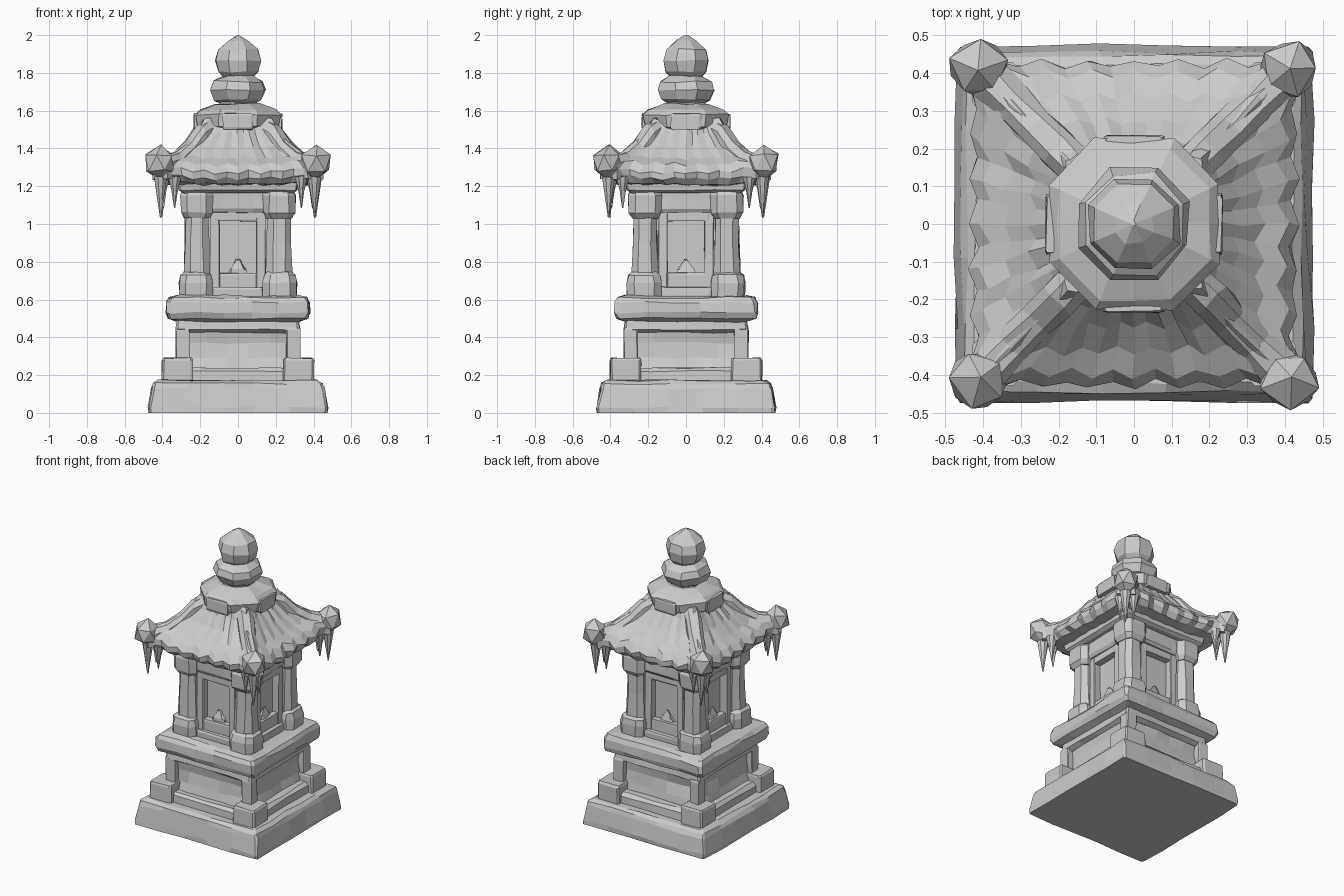
import bpy, bmesh, math, random
from mathutils import Matrix, Vector

random.seed(4)
if "Cube" in bpy.data.objects:
    bpy.data.objects.remove(bpy.data.objects["Cube"], do_unlink=True)

stone = bpy.data.materials.new("grey stone")
stone.use_nodes = True
GREY = (0.6, 0.6, 0.6, 1)
stone.diffuse_color = GREY
stone.node_tree.nodes["Principled BSDF"].inputs["Base Color"].default_value = GREY


def finish(bm, name, wobble=0.0, turn=0):
    """Weather the vertices, rotate by quarter turns and make a flat-shaded object."""
    bmesh.ops.remove_doubles(bm, verts=bm.verts, dist=0.0005)
    for v in bm.verts:
        on_ground = v.co.z < 0.001
        v.co += Vector([random.uniform(-wobble, wobble) for _ in range(3)])
        if on_ground:
            v.co.z = 0
    bmesh.ops.rotate(bm, verts=bm.verts, matrix=Matrix.Rotation(turn * math.pi / 2, 3, "Z"))
    bmesh.ops.recalc_face_normals(bm, faces=bm.faces)
    mesh = bpy.data.meshes.new(name)
    bm.to_mesh(mesh)
    bm.free()
    mesh.materials.append(stone)
    obj = bpy.data.objects.new(name, mesh)
    bpy.context.collection.objects.link(obj)
    return obj


def skin(bm, rings):
    """Join closed rings of points into a capped skin."""
    rows = [[bm.verts.new(p) for p in ring] for ring in rings]
    count = len(rows[0])
    for a, b in zip(rows, rows[1:]):
        for i in range(count):
            j = (i + 1) % count
            bm.faces.new((a[i], a[j], b[j], b[i]))
    bm.faces.new(rows[0][::-1])
    bm.faces.new(rows[-1])


def square_ring(half, z, parts, cut, shape=None):
    """Square outline with cut corners; shape may push points out and up."""
    points = []
    for side in range(4):
        spin = Matrix.Rotation(side * math.pi / 2, 3, "Z")
        for i in range(parts + 1):
            t = -1 + 2 * i / parts
            out, up = shape(t, i) if shape else (0, 0)
            points.append(spin @ Vector((t * half * (1 - cut), -half - out, z + up)))
    return points


def loft(name, profile, parts=1, cut=0.05, at=(0, 0), stretch=(1, 1), wobble=0.004, turn=0):
    bm = bmesh.new()
    skin(bm, [square_ring(h, z, parts, cut) for h, z in profile])
    for v in bm.verts:
        v.co.x = v.co.x * stretch[0] + at[0]
        v.co.y = v.co.y * stretch[1] + at[1]
    return finish(bm, name, wobble, turn)


def slab(name, x, y, z0, z1, hx, hy, turn=0):
    """Small worn block with softened top and bottom edges."""
    b = 0.012
    prof = [(0.94, z0), (1, z0 + b), (1, z1 - b), (0.92, z1)]
    return loft(name, prof, 1, 0.12, (x, y), (hx, hy), 0.003, turn)


# Stepped base
loft("plinth", [(0.47, 0), (0.473, 0.03), (0.455, 0.13), (0.445, 0.155), (0.42, 0.17)], 5, 0.03, wobble=0.006)
loft("base_step", [(0.375, 0.15), (0.372, 0.22), (0.35, 0.238)], 4, 0.03)
loft("pedestal_core", [(0.315, 0.22), (0.295, 0.29), (0.285, 0.37), (0.295, 0.45)], 5, 0.02, wobble=0.007)
loft("pedestal_frieze", [(0.30, 0.425), (0.328, 0.44), (0.32, 0.5)], 4, 0.03)
loft("cornice", [(0.32, 0.485), (0.368, 0.5), (0.38, 0.53), (0.377, 0.585), (0.362, 0.61), (0.32, 0.622)],
     5, 0.04, wobble=0.006)

# Shrine chamber
loft("chamber_core", [(0.195, 0.6), (0.195, 1.2)], 3, 0.02, wobble=0.003)
loft("chamber_beam", [(0.25, 1.06), (0.262, 1.08), (0.262, 1.18)], 3, 0.03)
loft("eave_beam", [(0.29, 1.165), (0.312, 1.18), (0.32, 1.23)], 4, 0.03, wobble=0.003)

for k in range(4):
    n = f"_{k + 1}"
    # Base and pedestal corners
    slab("corner_block" + n, 0.32, 0.32, 0.15, 0.29, 0.082, 0.082, k)
    slab("pedestal_post" + n, 0.293, 0.293, 0.24, 0.45, 0.037, 0.037, k)

    # Corner posts: foot, shaft and capital
    loft("post_foot" + n, [(0.088, 0.61), (0.09, 0.69), (0.082, 0.73), (0.064, 0.745)], 1, 0.4,
         (0.222, 0.222), turn=k)
    loft("post_shaft" + n, [(0.07, 0.73), (0.064, 0.9), (0.062, 1.06)], 1, 0.5, (0.217, 0.217), turn=k)
    loft("post_capital" + n, [(0.066, 1.03), (0.084, 1.06), (0.087, 1.15), (0.075, 1.18)], 1, 0.4,
         (0.217, 0.217), turn=k)

    # Niche frame, sill and broken chip in the niche
    for s, side in ((-1, "right"), (1, "left")):
        slab(f"niche_{side}_jamb" + n, s * 0.122, -0.208, 0.62, 1.08, 0.024, 0.035, k)
    slab("niche_lintel" + n, 0, -0.208, 1.015, 1.08, 0.13, 0.035, k)
    slab("niche_apron" + n, 0, -0.205, 0.62, 0.74, 0.12, 0.032, k)
    slab("niche_sill" + n, 0, -0.225, 0.61, 0.665, 0.14, 0.04, k)
    loft("niche_chip" + n, [(0.05, 0.73), (0.04, 0.76), (0.008, 0.81)], 1, 0.3, (0, -0.2),
         (1, 0.4), 0.006, k)


# Concave tiled roof with wavy courses and lifted corners
def tiled(strength, lift):
    def shape(t, i):
        wave = strength * (1 if i % 2 else -1) if abs(t) < 0.95 else 0
        return wave, lift * abs(t) ** 4 - wave * 0.6
    return shape


ROOF = [(0.29, 1.205, 0, 0), (0.39, 1.21, 0.004, 0.03), (0.42, 1.24, 0.008, 0.04), (0.425, 1.275, 0.01, 0.05),
        (0.395, 1.315, 0.012, 0.04), (0.335, 1.35, 0.011, 0.03), (0.27, 1.41, 0.009, 0.02),
        (0.215, 1.48, 0.007, 0.01), (0.175, 1.56, 0.004, 0)]
bm = bmesh.new()
skin(bm, [square_ring(h, z, 14, 0.01, tiled(w, up)) for h, z, w, up in ROOF])
finish(bm, "tiled_roof", 0.006)


# Diagonal ridges, running down to knobs with icicles
RIDGE = [(0.2, 1.56, 0.05), (0.29, 1.52, 0.052), (0.37, 1.435, 0.05), (0.46, 1.38, 0.05), (0.58, 1.355, 0.058)]
SECTION = [(-1, -0.12), (-1, -0.035), (-0.5, 0), (0.5, 0), (1, -0.035), (1, -0.12)]
for k in range(4):
    n = f"_{k + 1}"
    bm = bmesh.new()
    skin(bm, [[(d, side * w, z + drop) for side, drop in SECTION] for d, z, w in RIDGE])
    bmesh.ops.rotate(bm, verts=bm.verts, matrix=Matrix.Rotation(math.pi / 4, 3, "Z"))
    finish(bm, "roof_ridge" + n, 0.005, k)

    bm = bmesh.new()
    bmesh.ops.create_icosphere(bm, subdivisions=1, radius=0.085)
    bmesh.ops.scale(bm, verts=bm.verts, vec=(1, 1, 1.1))
    bmesh.ops.translate(bm, verts=bm.verts, vec=(0.412, 0.412, 1.325))
    finish(bm, "ridge_knob" + n, 0.007, k)

    for i, (x, y, tip) in enumerate(((0.41, 0.405, 1.035), (0.335, 0.395, 1.085), (0.395, 0.335, 1.09))):
        loft(f"icicle{n}_{i + 1}", [(0.003, tip), (0.016, tip + 0.09), (0.034, 1.25)], 1, 0.586,
             (x, y), wobble=0.001, turn=k)

    # Plaque under each side of the crown
    slab("crown_plaque" + n, 0, -0.2, 1.5, 1.585, 0.08, 0.035, k)

# Crown and finial
loft("crown", [(0.18, 1.5), (0.218, 1.515), (0.225, 1.58), (0.2, 1.605), (0.12, 1.635)], 2, 0.54, wobble=0.005)
loft("finial_neck", [(0.1, 1.61), (0.1, 1.66)], 1, 0.586)
loft("finial_ring", [(0.09, 1.635), (0.125, 1.655), (0.145, 1.71), (0.132, 1.755), (0.08, 1.785)], 1, 0.586,
     wobble=0.007)
loft("finial_bud", [(0.075, 1.77), (0.105, 1.805), (0.12, 1.865), (0.105, 1.925), (0.05, 1.97), (0.006, 1.998)],
     1, 0.586, wobble=0.004)
